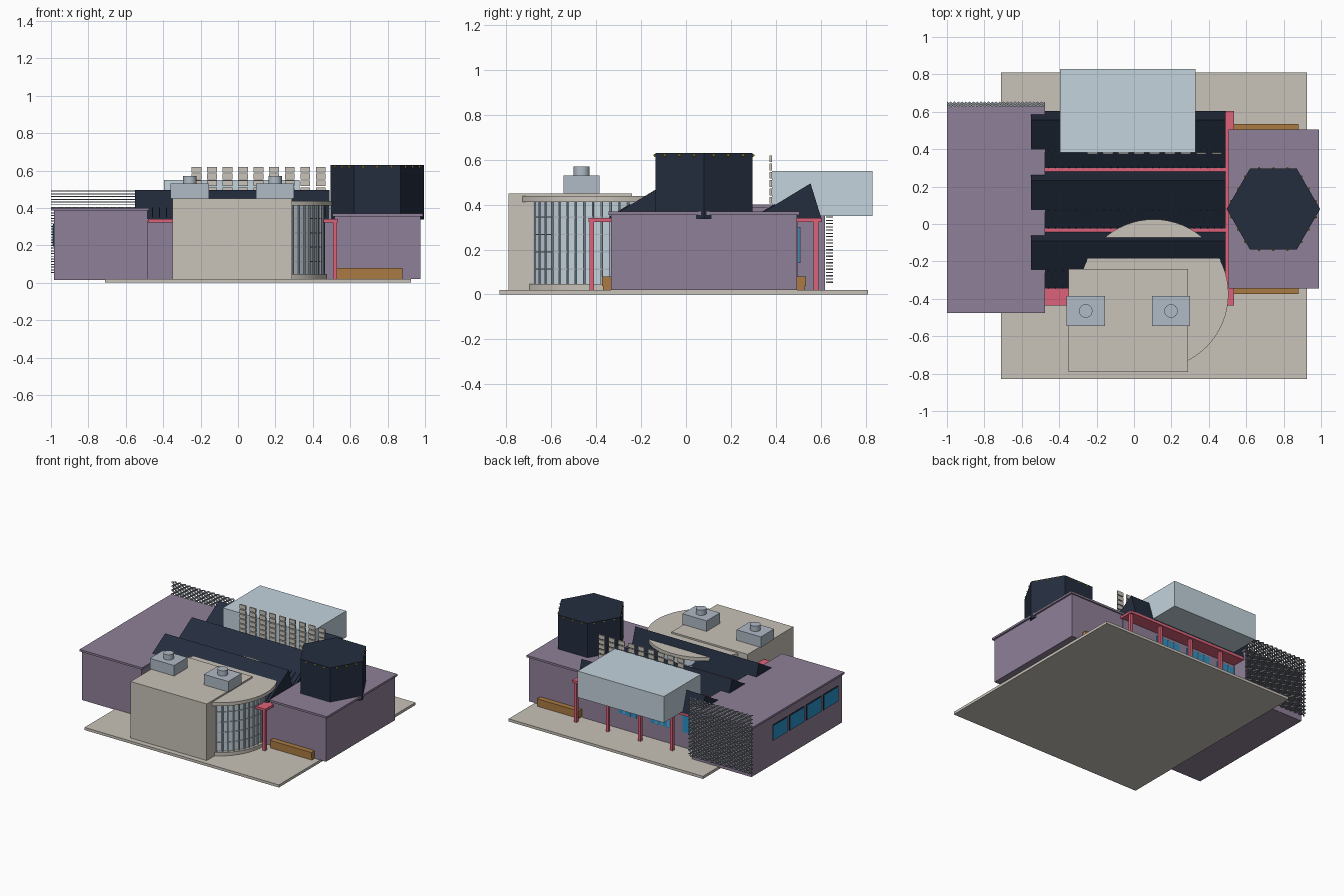
import bpy, bmesh, math
from mathutils import Vector

if "Cube" in bpy.data.objects:
    bpy.data.objects.remove(bpy.data.objects["Cube"])


def mat(name, hexcol):
    m = bpy.data.materials.new(name)
    rgb = [int(hexcol[i:i + 2], 16) / 255 for i in (0, 2, 4)]
    m.diffuse_color = [c / 12.92 if c < 0.04 else ((c + 0.055) / 1.055) ** 2.4 for c in rgb] + [1]
    m.use_nodes = True
    m.node_tree.nodes["Principled BSDF"].inputs["Base Color"].default_value = m.diffuse_color
    return m


PURPLE, DARK = mat("purple_wall", "8f8098"), mat("dark_roof", "242d3e")
BEIGE, RED = mat("concrete", "c8c2b8"), mat("red_frame", "dc627a")
BROWN, PALE = mat("wood", "aa7a42"), mat("pale_glass", "c3d3dc")
STEEL, BLUE = mat("steel", "b0bac6"), mat("blue_window", "2a93c9")
YELLOW, GREY = mat("yellow_lamp", "e0c020"), mat("mesh_grey", "8b9299")


def finish(name, bm, material, smooth=False):
    bmesh.ops.recalc_face_normals(bm, faces=bm.faces)
    me = bpy.data.meshes.new(name)
    bm.to_mesh(me)
    bm.free()
    ob = bpy.data.objects.new(name, me)
    bpy.context.collection.objects.link(ob)
    me.materials.append(material)
    if smooth:
        bpy.ops.object.select_all(action='DESELECT')
        ob.select_set(True)
        bpy.context.view_layer.objects.active = ob
        bpy.ops.object.shade_smooth_by_angle()
    return ob


def add_prism(bm, pts, lo, hi, axis='z'):
    """Extrude a 2D outline along z (points x,y) or along x (points y,z)."""
    if axis == 'z':
        vs = [bm.verts.new((a, b, lo)) for a, b in pts]
        d = Vector((0, 0, hi - lo))
    else:
        vs = [bm.verts.new((lo, a, b)) for a, b in pts]
        d = Vector((hi - lo, 0, 0))
    f = bm.faces.new(vs)
    ext = bmesh.ops.extrude_face_region(bm, geom=[f], use_keep_orig=True)
    bmesh.ops.translate(bm, vec=d, verts=[v for v in ext['geom'] if isinstance(v, bmesh.types.BMVert)])


def boxes(name, material, *bounds):
    bm = bmesh.new()
    for x0, x1, y0, y1, z0, z1 in bounds:
        add_prism(bm, [(x0, y0), (x1, y0), (x1, y1), (x0, y1)], z0, z1)
    return finish(name, bm, material)


def ring(cx, cy, r, n):
    return [(cx + r * math.cos(2 * math.pi * i / n), cy + r * math.sin(2 * math.pi * i / n)) for i in range(n)]


def disc(name, material, cx, cy, r, z0, z1, n=64, smooth=True):
    bm = bmesh.new()
    add_prism(bm, ring(cx, cy, r, n), z0, z1)
    return finish(name, bm, material, smooth)


# Ground slab and main masses
boxes("base_slab", BEIGE, (-0.71, 0.925, -0.83, 0.81, 0, 0.02))
boxes("left_wing", PURPLE, (-0.985, -0.485, -0.465, 0.62, 0.015, 0.385))
boxes("left_wing_roof", PURPLE, (-1, -0.475, -0.475, 0.628, 0.385, 0.4))
boxes("hall_body", PURPLE, (-0.485, 0.52, -0.335, 0.5, 0.02, 0.325))
boxes("right_wing", PURPLE, (0.515, 0.975, -0.335, 0.495, 0.02, 0.355))
boxes("right_wing_roof", PURPLE, (0.505, 0.988, -0.345, 0.505, 0.355, 0.37))

# Red roof frame and columns
boxes("red_roof_frame", RED, (-0.48, 0.535, -0.435, 0.605, 0.322, 0.34))
boxes("red_columns", RED, *[(x - 0.011, x + 0.011, y - 0.011, y + 0.011, 0.02, 0.325)
                            for x in (0.518, 0.25, -0.02, -0.29) for y in (-0.42, 0.58)])

# Sawtooth roofs with standing seams
bm, seams = bmesh.new(), bmesh.new()
for y in (-0.345, -0.023, 0.3):
    add_prism(bm, [(y, 0.34), (y + 0.255, 0.495), (y + 0.303, 0.34)], -0.55, 0.49, 'x')
    for i in range(26):
        x = -0.46 + i * 0.037
        add_prism(seams, [(y, 0.34), (y + 0.01, 0.352), (y + 0.095, 0.403), (y + 0.1, 0.399)], x, x + 0.006, 'x')
finish("sawtooth_roofs", bm, DARK)
finish("roof_seams", seams, DARK)

# Hexagonal tower with small lamps under its top edge
disc("hex_tower", DARK, 0.745, 0.08, 0.25, 0.337, 0.63, 6, False)
bm = bmesh.new()
corners = [Vector(p) for p in ring(0.745, 0.08, 0.252, 6)]
for i in range(6):
    for t in (0.2, 0.5, 0.8):
        p = corners[i].lerp(corners[(i + 1) % 6], t)
        s = bmesh.ops.create_icosphere(bm, subdivisions=1, radius=0.007)
        bmesh.ops.translate(bm, vec=(p.x, p.y, 0.62), verts=s['verts'])
finish("tower_lamps", bm, YELLOW)

# Front block and round glazed foyer
CX, CY = 0.105, -0.375
boxes("front_block", BEIGE, (-0.35, 0.29, -0.79, -0.24, 0.02, 0.45))
disc("foyer_base", BEIGE, CX, CY, 0.372, 0.02, 0.046)
disc("foyer_glass", PALE, CX, CY, 0.35, 0.046, 0.412)
disc("foyer_cap", BEIGE, CX, CY, 0.4, 0.412, 0.438)
bm = bmesh.new()
for x, y in ring(CX, CY, 0.355, 56):
    if y < -0.1 and x > 0.2:
        add_prism(bm, ring(x, y, 0.006, 6), 0.046, 0.412)
finish("foyer_mullions", bm, STEEL)
for k in range(4):
    z = 0.11 + k * 0.077
    disc("foyer_transom", STEEL, CX, CY, 0.355, z, z + 0.006)

# Rooftop units
for x in (-0.258, 0.198):
    boxes("rooftop_unit", STEEL, (x - 0.102, x + 0.102, -0.545, -0.385, 0.45, 0.53))
    disc("rooftop_vent", STEEL, x, -0.465, 0.036, 0.53, 0.57, 32)

# Rear glass volume and tile screen in front of it
boxes("glass_volume", PALE, (-0.395, 0.33, 0.383, 0.83, 0.35, 0.55))
boxes("tile_screen", BEIGE, *[(-0.248 + c * 0.083, -0.196 + c * 0.083, 0.373, 0.383, 0.59 - r * 0.037, 0.62 - r * 0.037)
                              for c in range(9) for r in range(6)])

# Woven slat screen behind the left wing
bm = bmesh.new()
for k in range(31):
    z = 0.052 + k * 0.0145
    n = 26
    xs = [-1 + 0.525 * i / n for i in range(n + 1)]
    edge = [(x, 0.655 if (i + k) % 2 else 0.638) for i, x in enumerate(xs)]
    back = [(x, y - 0.014) for x, y in reversed(edge)]
    add_prism(bm, edge + back, z, z + 0.005)
finish("slat_screen", bm, GREY)

# Windows: side of the left wing and rear of the hall
side = [0.28 - i * 0.203 for i in range(4)]
boxes("side_window_frames", DARK, *[(-0.988, -0.98, y - 0.09, y + 0.09, 0.195, 0.315) for y in side])
boxes("side_windows", BLUE, *[(-0.991, -0.98, y - 0.083, y + 0.083, 0.202, 0.308) for y in side])
rear = [0.115 - i * 0.27 for i in range(3)]
boxes("rear_windows", BLUE, *[(max(x - 0.1, -0.48), x + 0.1, 0.49, 0.506, 0.14, 0.3) for x in rear])
boxes("rear_window_bars", STEEL, *[(x + d - 0.003, x + d + 0.003, 0.49, 0.51, 0.14, 0.3)
                                   for x in rear for d in (-0.05, 0, 0.05)])

# Benches along the right wing, front and back
for s, y in ((-1, -0.335), (1, 0.495)):
    for name, d, z0, z1 in (("bench_seat", 0.04, 0.037, 0.08), ("bench_foot", 0.034, 0.02, 0.037)):
        a, b = sorted((y, y + s * d))
        boxes(name, BROWN, (0.53, 0.88, a, b, z0, z1))
